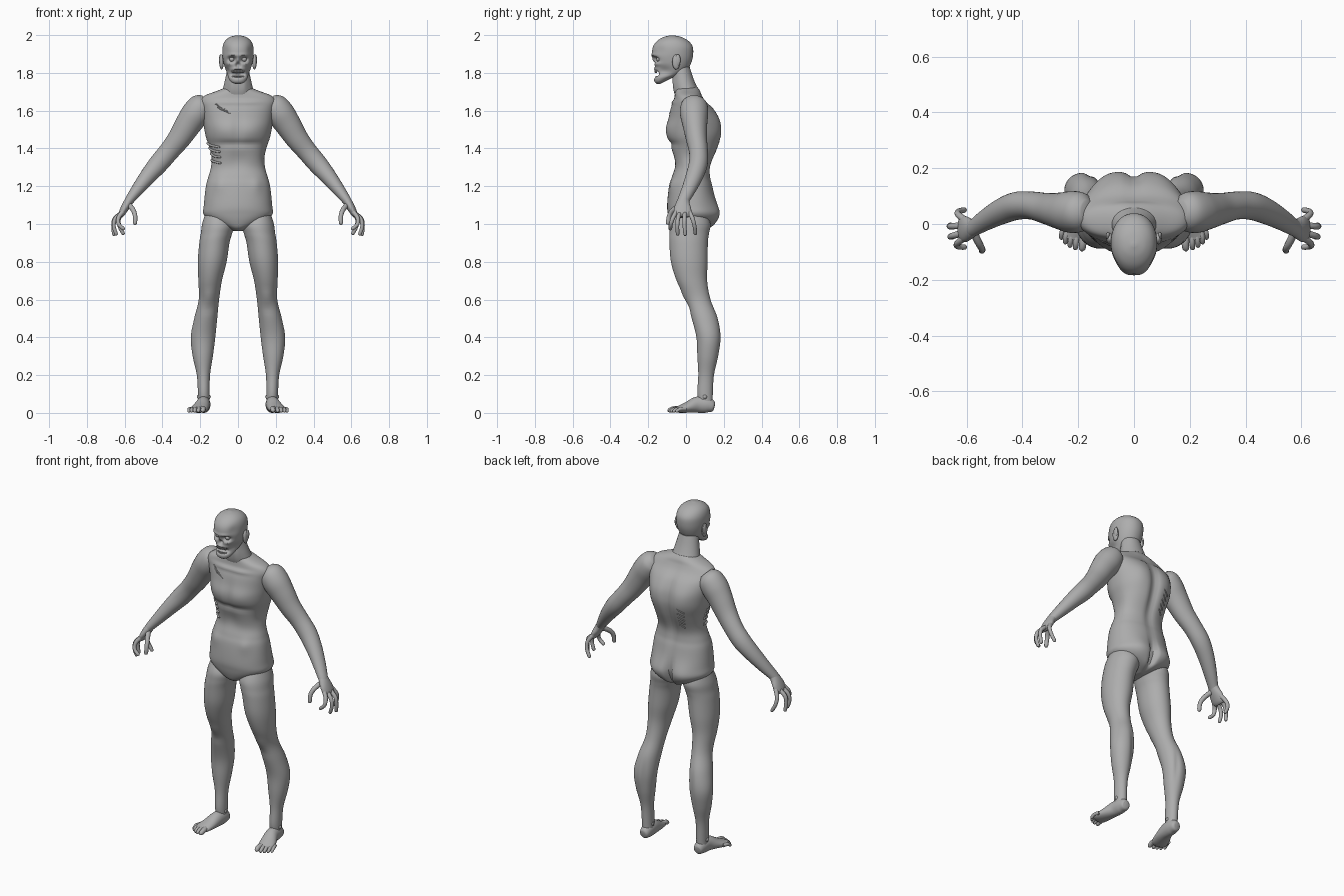
import bpy, bmesh, math
from mathutils import Vector as V

skin = bpy.data.materials.new("grey skin")
skin.diffuse_color = (0.42, 0.42, 0.42, 1)


def spline(rows, sub):
    """Catmull-Rom interpolation of equal-length rows."""
    out = []
    for i in range(len(rows) - 1):
        a, b = rows[max(i - 1, 0)], rows[i]
        c, d = rows[i + 1], rows[min(i + 2, len(rows) - 1)]
        for k in range(sub):
            t = k / sub
            out.append([0.5 * (2*q + (r - p)*t + (2*p - 5*q + 4*r - s)*t*t + (3*q - p - 3*r + s)*t**3)
                        for p, q, r, s in zip(a, b, c, d)])
    return out + [list(rows[-1])]


def finish(name, bm, mirror, angle=50):
    bmesh.ops.recalc_face_normals(bm, faces=bm.faces)
    me = bpy.data.meshes.new(name)
    bm.to_mesh(me)
    bm.free()
    me.materials.append(skin)
    me.shade_smooth()
    me.set_sharp_from_angle(angle=math.radians(angle))
    ob = bpy.data.objects.new(name, me)
    bpy.context.collection.objects.link(ob)
    if mirror:
        mod = ob.modifiers.new("mirror", 'MIRROR')
        mod.use_mirror_merge = False
    return ob


def loft(name, rows, sides=24, sub=4, ref=None, power=2.0, mirror=False, dents=()):
    """Rows are x, y, z, radius u, radius v. Rings are level, or square to the path when ref is given."""
    rows = spline(rows, sub)
    bm, rings = bmesh.new(), []
    for i, (x, y, z, ru, rv) in enumerate(rows):
        u, v = V((1, 0, 0)), V((0, 1, 0))
        if ref:
            t = (V(rows[min(i + 1, len(rows) - 1)][:3]) - V(rows[max(i - 1, 0)][:3])).normalized()
            v = V(ref)
            v = (v - t * v.dot(t)).normalized()
            u = t.cross(v)
        ring = []
        for k in range(sides):
            a = 2 * math.pi * (k + 0.5) / sides
            c, s = math.cos(a), math.sin(a)
            pu = math.copysign(abs(c) ** (2 / power), c) * max(ru, 0.002)
            pv = math.copysign(abs(s) ** (2 / power), s) * max(rv, 0.002)
            ring.append(bm.verts.new(V((x, y, z)) + u * pu + v * pv))
        rings.append(ring)
    for a, b in zip(rings, rings[1:]):
        for k in range(sides):
            bm.faces.new((a[k], a[(k + 1) % sides], b[(k + 1) % sides], b[k]))
    bm.faces.new(rings[0])
    bm.faces.new(rings[-1])
    # soft pushes: centre, reach, push; those off the middle act on both sides
    for c, r, p in dents:
        for side in ((1, -1) if c[0] else (1,)):
            for vert in bm.verts:
                d = [(vert.co.x * side - c[0]) / r[0], (vert.co.y - c[1]) / r[1], (vert.co.z - c[2]) / r[2]]
                w = math.exp(-sum(e * e for e in d))
                vert.co += V((p[0] * side, p[1], p[2])) * w
    for vert in bm.verts:
        vert.co.z = max(vert.co.z, 0)
    return finish(name, bm, mirror)


def level(z, y0, y1, rx):
    return (0, (y0 + y1) / 2, z, rx, (y1 - y0) / 2)


def ball(name, loc, size, mirror=True):
    bm = bmesh.new()
    bmesh.ops.create_uvsphere(bm, u_segments=20, v_segments=12, radius=1)
    for v in bm.verts:
        v.co = V(loc) + V((v.co.x * size[0], v.co.y * size[1], v.co.z * size[2]))
    return finish(name, bm, mirror)


def digit(name, points, radius, mirror=True, ref=(0, 1, 0)):
    """Tapered finger, toe, or rib with rounded ends."""
    n = len(points) - 1
    a, b = V(points[-1]), V(points[-2])
    rows = [(*p, radius * (1 - 0.25 * i / n), radius * (1 - 0.25 * i / n)) for i, p in enumerate(points)]
    tip = a + (a - b).normalized() * radius * 0.6
    rows.append((*tip, radius * 0.25, radius * 0.25))
    return loft(name, rows, 12, 4, ref, mirror=mirror)


# Torso with chest, spine and buttock shaping
torso = loft("torso", [level(*r) for r in (
    (0.962, -0.04, 0.07, 0.02), (0.98, -0.07, 0.13, 0.065), (1.01, -0.085, 0.155, 0.135),
    (1.05, -0.095, 0.165, 0.182), (1.10, -0.10, 0.16, 0.181), (1.20, -0.09, 0.142, 0.17),
    (1.25, -0.075, 0.13, 0.157), (1.31, -0.062, 0.132, 0.143), (1.40, -0.08, 0.168, 0.152),
    (1.46, -0.098, 0.183, 0.17), (1.51, -0.10, 0.183, 0.18), (1.56, -0.092, 0.172, 0.188),
    (1.61, -0.082, 0.145, 0.195), (1.65, -0.066, 0.105, 0.20), (1.68, -0.06, 0.085, 0.175),
    (1.705, -0.058, 0.075, 0.11), (1.725, -0.055, 0.06, 0.06))], 72, 5, power=2.25, dents=[
    ((0.075, -0.10, 1.50), (0.07, 0.08, 0.05), (0, -0.010, 0)),
    ((0, -0.10, 1.50), (0.02, 0.06, 0.10), (0, 0.008, 0)),
    ((0.06, -0.08, 1.425), (0.08, 0.06, 0.015), (0, 0.008, 0)),
    ((0, -0.07, 1.34), (0.05, 0.06, 0.05), (0, 0.008, 0)),
    ((0.10, -0.09, 1.21), (0.03, 0.05, 0.04), (0, -0.008, 0)),
    ((0.06, -0.08, 1.645), (0.07, 0.06, 0.012), (0, -0.008, 0)),
    ((0, 0.17, 1.44), (0.025, 0.08, 0.22), (0, -0.022, 0)),
    ((0.09, 0.16, 1.52), (0.06, 0.06, 0.08), (0, 0.012, 0)),
    ((0.085, 0.16, 1.06), (0.07, 0.08, 0.065), (0, 0.020, 0)),
    ((0, 0.17, 1.04), (0.016, 0.10, 0.07), (0, -0.045, 0)),
    ((0.15, 0.02, 1.36), (0.05, 0.05, 0.04), (-0.008, 0, 0))])

# Neck
loft("neck", [level(*r) for r in (
    (1.66, -0.05, 0.08, 0.088), (1.70, -0.064, 0.07, 0.083), (1.74, -0.07, 0.052, 0.074),
    (1.78, -0.072, 0.036, 0.065), (1.83, -0.08, 0.02, 0.055))], 40,
    dents=[((0.035, -0.07, 1.73), (0.015, 0.04, 0.06), (0, -0.006, 0))])

# Head with eye sockets, open nose, gaping mouth and hollow cheeks
loft("head", [level(*r) for r in (
    (1.742, -0.155, -0.135, 0.015), (1.752, -0.166, -0.115, 0.036), (1.77, -0.17, -0.08, 0.050),
    (1.79, -0.168, -0.03, 0.060), (1.82, -0.168, 0.01, 0.069), (1.86, -0.172, 0.030, 0.078),
    (1.90, -0.180, 0.038, 0.083), (1.94, -0.174, 0.035, 0.081), (1.97, -0.152, 0.012, 0.068),
    (1.99, -0.118, -0.025, 0.042), (1.999, -0.082, -0.068, 0.008))], 96, 7, power=2.1, dents=[
    ((0.032, -0.165, 1.872), (0.019, 0.05, 0.014), (0, 0.030, 0)),
    ((0.030, -0.17, 1.893), (0.026, 0.04, 0.009), (0, -0.008, 0)),
    ((0.045, -0.15, 1.848), (0.018, 0.04, 0.010), (0.003, -0.007, 0)),
    ((0, -0.17, 1.868), (0.009, 0.04, 0.016), (0, -0.008, 0)),
    ((0, -0.17, 1.843), (0.012, 0.04, 0.014), (0, 0.024, 0)),
    ((0, -0.165, 1.795), (0.034, 0.05, 0.015), (0, 0.045, 0)),
    ((0, -0.17, 1.818), (0.030, 0.04, 0.007), (0, -0.008, 0)),
    ((0.062, -0.115, 1.81), (0.025, 0.04, 0.025), (-0.012, 0, 0)),
    ((0.075, -0.15, 1.92), (0.025, 0.04, 0.03), (-0.006, 0, 0))])
ball("eyeball", (0.032, -0.143, 1.872), (0.014, 0.014, 0.013))
ball("ear", (0.087, -0.052, 1.858), (0.012, 0.021, 0.040))
ball("ear_rim", (0.093, -0.043, 1.868), (0.008, 0.014, 0.030))

# Teeth along the jaws
for i in range(4):
    x = 0.004 + 0.008 * i
    y = -0.163 + 9 * x * x
    digit("upper_tooth", [(x, y, 1.818), (x, y, 1.803)], 0.0045)
    digit("lower_tooth", [(x, y + 0.004, 1.768), (x, y + 0.004, 1.782)], 0.0045)

# Legs
legs = ((1.06, .05, .172, -.05, .11), (1.0, .02, .19, -.082, .13), (.95, .031, .197, -.088, .122),
        (.9, .045, .205, -.088, .116), (.8, .06, .213, -.08, .115), (.7, .085, .21, -.05, .112),
        (.6, .10, .208, 0, .13), (.5, .11, .232, .03, .168), (.4, .12, .25, .055, .183),
        (.3, .133, .24, .06, .17), (.2, .148, .218, .065, .148), (.1, .15, .212, .06, .142),
        (.03, .15, .21, .075, .14))
loft("leg", [((a + b) / 2, (c + d) / 2, z, (b - a) / 2, (d - c) / 2) for z, a, b, c, d in legs],
     40, 5, mirror=True, dents=[
    ((0.155, 0.0, 0.62), (0.035, 0.05, 0.035), (0, -0.008, 0)),
    ((0.155, 0.02, 0.55), (0.03, 0.05, 0.02), (0, 0.004, 0)),
    ((0.16, 0.16, 0.40), (0.012, 0.05, 0.08), (0, -0.008, 0))])
ball("ankle_bone", (0.181, 0.10, 0.085), (0.037, 0.018, 0.02))

# Feet and toes
loft("foot", [(.179, .15, .03, .012, .014), (.179, .143, .032, .026, .028), (.18, .11, .042, .034, .042),
              (.184, .06, .043, .037, .043), (.197, .01, .030, .044, .030), (.212, -.035, .019, .047, .019),
              (.217, -.056, .017, .040, .013)], 28, 5, (0, 0, 1), mirror=True)
for x, y, r in ((.184, -.088, .016), (.208, -.086, .012), (.227, -.078, .0115),
                (.244, -.066, .011), (.258, -.050, .0105)):
    digit("toe", [(x * 0.8 + 0.04, y + 0.05, .022), (x, y + 0.02, .021), (x + .002, y, r * .8)],
          r, ref=(0, 0, 1))

# Arms and palms
loft("arm", [(.165, .045, 1.655, .035, .04), (.188, .044, 1.632, .066, .068), (.222, .043, 1.588, .075, .075),
             (.262, .047, 1.53, .070, .066), (.31, .055, 1.455, .061, .056), (.365, .066, 1.385, .054, .050),
             (.42, .065, 1.32, .052, .050), (.475, .045, 1.255, .044, .046), (.53, .015, 1.185, .034, .038),
             (.572, -.012, 1.13, .025, .031), (.585, -.018, 1.11, .022, .030)],
     32, 5, (0, 1, 0), mirror=True)
loft("palm", [(.57, -.010, 1.135, .022, .028), (.585, -.016, 1.11, .023, .036), (.602, -.018, 1.08, .021, .046),
              (.618, -.018, 1.05, .016, .044), (.626, -.018, 1.037, .008, .034)],
     24, 4, (0, 1, 0), mirror=True)

# Clawed fingers
digit("thumb", [(.575, -.03, 1.10), (.556, -.068, 1.075), (.545, -.088, 1.045), (.545, -.096, 1.005)], .0145)
for pts in ([(.605, -.048, 1.07), (.632, -.068, 1.035), (.632, -.08, 1.0), (.607, -.083, .975)],
            [(.612, -.032, 1.06), (.648, -.042, 1.03), (.658, -.046, .99), (.645, -.044, .947)],
            [(.612, -.005, 1.06), (.652, -.008, 1.03), (.661, -.008, .99), (.657, -.004, .945)],
            [(.605, .014, 1.07), (.630, .034, 1.03), (.628, .045, .99), (.608, .050, .950)]):
    digit("finger", pts, .0125)

# Torn skin: ridges laid on the chest, flank and back of one side
bpy.context.view_layer.update()


def scar(name, a, b, r):
    pts = []
    for i in range(5):
        hit = torso.closest_point_on_mesh(V(a).lerp(V(b), i / 4))
        pts.append(tuple(hit[1] + hit[2] * 0.001))
    digit(name, pts, r, False, (0.3, 0.2, 1))


for i in range(3):
    scar("chest_scratch", (-.135 + .015 * i, -.10, 1.64 - .012 * i), (-.075 + .015 * i, -.11, 1.615 - .012 * i), .003)
for i in range(5):
    z = 1.32 + .03 * i
    scar("back_gash", (-.10, .16, z), (-.065, .17, z + .025), .004)
for i in range(4):
    z = 1.33 + .028 * i
    scar("exposed_rib", (-.17, .03, z + .01), (-.11, -.08, z - .01), .007)
